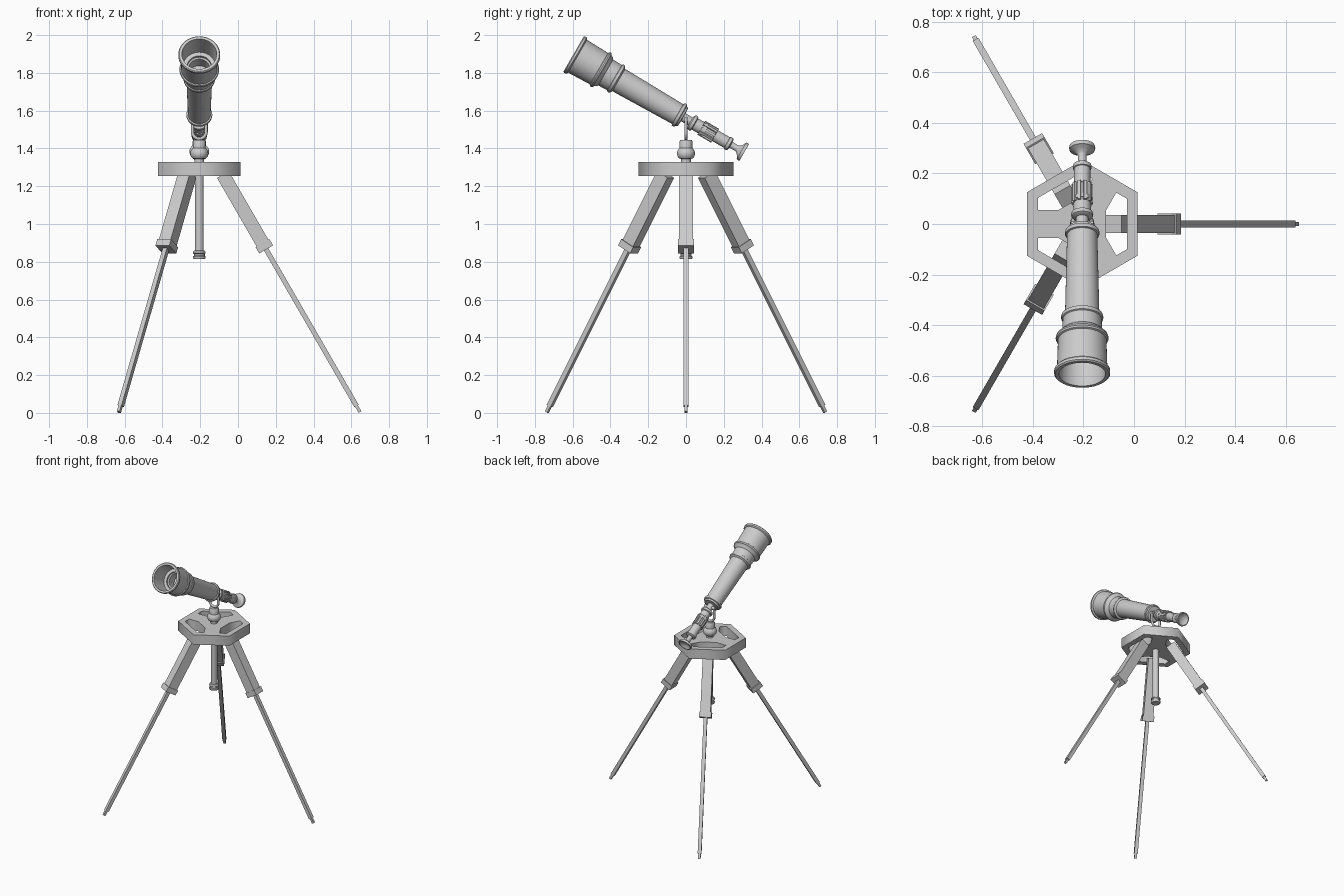
import bpy, bmesh
from math import radians, pi, cos, sin
from mathutils import Matrix, Vector

if "Cube" in bpy.data.objects:
    bpy.data.objects.remove(bpy.data.objects["Cube"])

CX = -0.205                      # tripod axis
R = Matrix.Rotation
T = Matrix.Translation


def finish(name, bm, mat, smooth=True):
    bmesh.ops.remove_doubles(bm, verts=bm.verts, dist=1e-5)
    bmesh.ops.recalc_face_normals(bm, faces=bm.faces)
    me = bpy.data.meshes.new(name)
    bm.to_mesh(me)
    bm.free()
    if smooth:
        me.shade_smooth()
        me.set_sharp_from_angle(angle=radians(35))
    ob = bpy.data.objects.new(name, me)
    ob.matrix_world = mat
    bpy.context.collection.objects.link(ob)
    return ob


def lathe(name, profile, mat, n=32):
    """Revolve (radius, height) points about local z."""
    bm = bmesh.new()
    rings = [[bm.verts.new((r * cos(2 * pi * i / n), r * sin(2 * pi * i / n), h))
              for i in range(n)] for r, h in profile]
    for a, b in zip(rings, rings[1:]):
        for i in range(n):
            j = (i + 1) % n
            bm.faces.new((a[i], a[j], b[j], b[i]))
    return finish(name, bm, mat)


def boxes(name, items, mat):
    """Boxes given as (size, local matrix)."""
    bm = bmesh.new()
    for size, m in items:
        bmesh.ops.create_cube(bm, size=1, matrix=m @ Matrix.Diagonal((*size, 1)))
    return finish(name, bm, mat, smooth=False)


def curve(name, dims, splines, cyclic, mat, **settings):
    cu = bpy.data.curves.new(name, 'CURVE')
    cu.dimensions = dims
    for pts in splines:
        sp = cu.splines.new('POLY')
        sp.points.add(len(pts) - 1)
        for p, co in zip(sp.points, pts):
            p.co = (*co, 1)
        sp.use_cyclic_u = cyclic
    for k, v in settings.items():
        setattr(cu, k, v)
    ob = bpy.data.objects.new(name, cu)
    ob.matrix_world = mat
    bpy.context.collection.objects.link(ob)
    bpy.ops.object.select_all(action='DESELECT')
    ob.select_set(True)
    bpy.context.view_layer.objects.active = ob
    bpy.ops.object.convert(target='MESH')
    return bpy.context.object


# Hexagonal plate with three openings above the legs
hexagon = [(0.252 * cos(pi / 6 + k * pi / 3), 0.252 * sin(pi / 6 + k * pi / 3), 0)
           for k in range(6)]
hole = [(0.095, -0.055, 0), (0.135, -0.124, 0), (0.177, -0.1, 0),
        (0.177, 0.1, 0), (0.135, 0.124, 0), (0.095, 0.055, 0)]
holes = [[R(radians(120 * k), 3, 'Z') @ Vector(p) for p in hole] for k in range(3)]
curve("tripod_plate", '2D', [hexagon] + holes, True, T((CX, 0, 1.292)),
      fill_mode='BOTH', extrude=0.0375)

# Three splayed legs: housing, clamp, thin rod, foot tip
for k in range(3):
    m = (T((CX, 0, 0)) @ R(radians(120 * k), 4, 'Z')
         @ T((0.125, 0, 1.262)) @ R(radians(-30), 4, 'Y'))

    def seg(width, t0, t1):
        return ((width, width, t1 - t0), T((0, 0, -(t0 + t1) / 2)))

    boxes(f"leg_housing_{k + 1}", [seg(0.072, 0, 0.43)], m)
    boxes(f"leg_clamp_{k + 1}", [seg(0.085, 0.42, 0.458)], m)
    boxes(f"leg_rod_{k + 1}", [seg(0.026, 0.45, 1.415)], m)
    boxes(f"leg_tip_{k + 1}", [seg(0.017, 1.41, 1.452)], m)

# Centre column below the plate
axis = T((CX, 0, 0))
lathe("centre_column", [(0, 0.815), (0.031, 0.815), (0.034, 0.82), (0.034, 0.828),
                        (0.029, 0.832), (0.029, 0.842), (0.034, 0.846), (0.034, 0.852),
                        (0.03, 0.858), (0.023, 0.86), (0.023, 1.3), (0, 1.3)], axis)

# Mount head on top of the plate
lathe("mount_head", [(0, 1.32), (0.026, 1.32), (0.026, 1.345), (0.036, 1.347),
                     (0.045, 1.358), (0.048, 1.372), (0.046, 1.386), (0.038, 1.398),
                     (0.034, 1.402), (0.034, 1.438), (0.029, 1.446), (0, 1.446)], axis)

# Forked yoke holding the telescope neck
arc = [(0.036 * cos(a), 0, 1.487 + 0.036 * sin(a))
       for a in (pi + pi * i / 12 for i in range(13))]
yoke = curve("yoke", '3D', [[(-0.036, 0, 1.562)] + arc + [(0.036, 0, 1.562)]], False,
             axis, fill_mode='FULL', bevel_depth=0.009, bevel_resolution=3,
             use_fill_caps=True)
yoke.data.shade_smooth()
yoke.data.set_sharp_from_angle(angle=radians(40))
lathe("yoke_pin", [(0, -0.045), (0.012, -0.045), (0.012, 0.045), (0, 0.045)],
      T((CX, 0, 1.556)) @ R(pi / 2, 4, 'Y'), 16)

# Telescope: axis runs from the front opening back and down at 30 degrees
scope = T((CX, -0.595, 1.9)) @ R(radians(-120), 4, 'X')
lathe("main_tube", [
    (0, 0.22), (0.055, 0.22), (0.055, 0.15), (0.064, 0.145), (0.064, 0.13), (0.086, 0.13),
    (0.092, 0.0),
    (0.106, 0), (0.111, 0.005), (0.111, 0.017), (0.106, 0.022), (0.1, 0.024),
    (0.096, 0.155), (0.102, 0.158), (0.105, 0.165), (0.102, 0.174), (0.095, 0.177),
    (0.088, 0.188), (0.079, 0.196), (0.077, 0.25), (0.082, 0.253), (0.084, 0.26),
    (0.082, 0.268), (0.076, 0.271), (0.068, 0.276),
    (0.06, 0.636), (0.067, 0.638), (0.069, 0.645), (0.067, 0.654), (0.06, 0.657),
    (0.056, 0.668), (0.024, 0.67), (0.024, 0.73), (0, 0.73)], scope, 40)

lathe("eyepiece_tube", [
    (0, 0.715), (0.03, 0.715), (0.042, 0.722), (0.044, 0.73), (0.042, 0.738),
    (0.034, 0.742), (0.034, 0.86), (0.032, 0.862), (0.032, 0.938), (0.036, 0.94),
    (0.037, 0.947), (0.036, 0.956), (0.03, 0.96), (0.017, 0.962), (0.017, 1.0),
    (0.022, 1.008), (0.034, 1.018), (0.05, 1.026), (0.052, 1.034), (0.05, 1.043),
    (0.044, 1.043), (0.03, 1.032), (0.014, 1.026), (0, 1.026)], scope)

# Ribbed focus grip
boxes("focus_ribs", [((0.012, 0.013, 0.085), R(2 * pi * i / 10, 4, 'Z') @ T((0.036, 0, 0.823)))
                     for i in range(10)], scope)
lathe("focus_ring", [(0.03, 0.79), (0.039, 0.79), (0.039, 0.806), (0.03, 0.806),
                     (0.03, 0.79)], scope)
